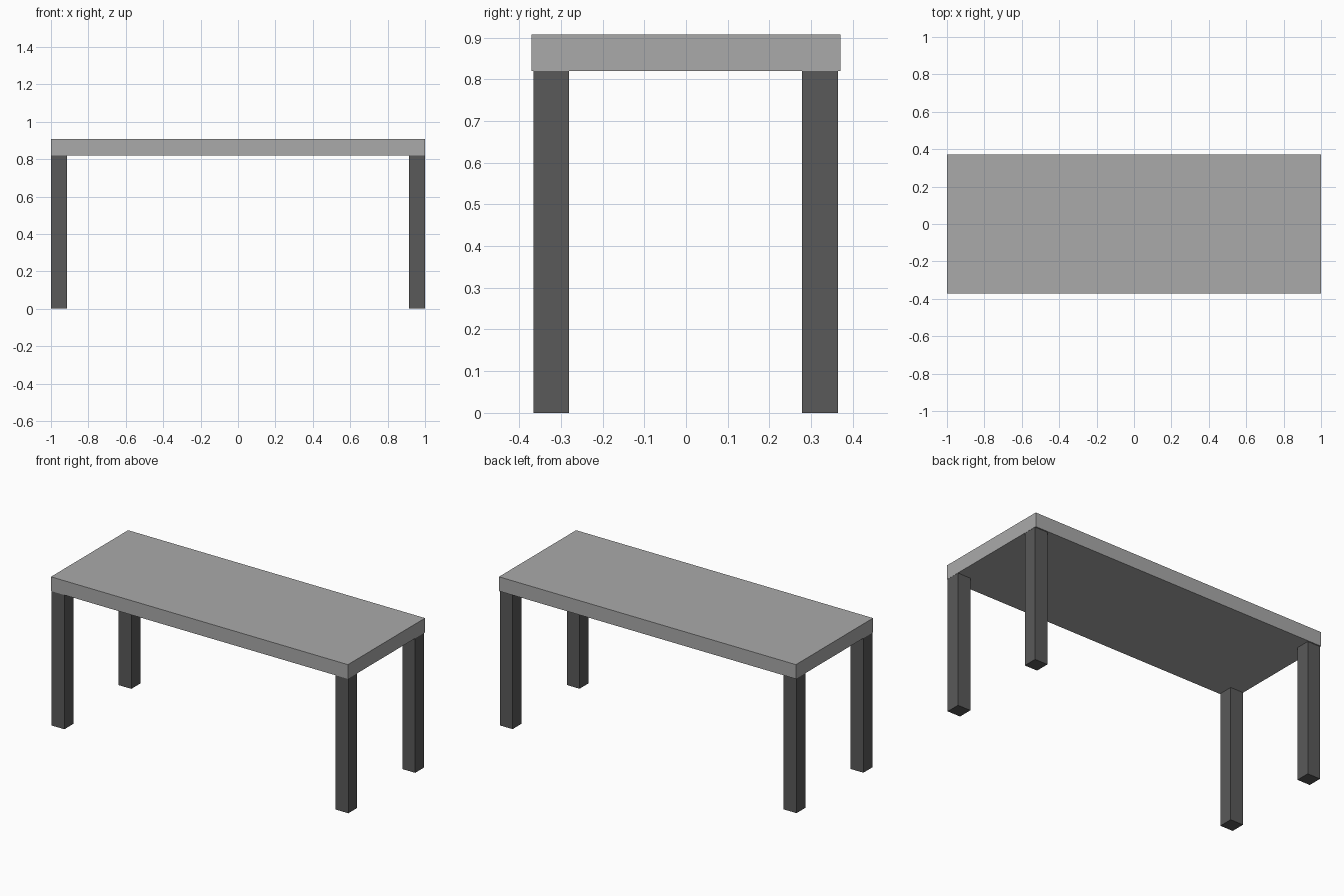
import bpy

if "Cube" in bpy.data.objects:
    bpy.data.objects.remove(bpy.data.objects["Cube"])

TOP_Z, UNDER_Z = 0.907, 0.82   # tabletop upper and lower heights
HALF_X, HALF_Y = 1.0, 0.371    # tabletop half sizes
LEG = 0.086                    # square leg thickness


def box(name, lo, hi, material):
    centre = [(a + b) / 2 for a, b in zip(lo, hi)]
    bpy.ops.mesh.primitive_cube_add(size=1, location=centre)
    obj = bpy.context.object
    obj.name = name
    obj.scale = [b - a for a, b in zip(lo, hi)]
    bpy.ops.object.transform_apply(location=False, rotation=False, scale=True)
    obj.data.materials.append(material)
    return obj


def paint(name, grey):
    mat = bpy.data.materials.new(name)
    mat.diffuse_color = (grey, grey, grey, 1)
    mat.use_nodes = True
    mat.node_tree.nodes["Principled BSDF"].inputs["Base Color"].default_value = mat.diffuse_color
    return mat


light_grey = paint("light_grey", 0.4)
dark_grey = paint("dark_grey", 0.1)

# Tabletop slab
box("tabletop", (-HALF_X, -HALF_Y, UNDER_Z), (HALF_X, HALF_Y, TOP_Z), light_grey)

# Four square corner legs, set in slightly from the long edges
LEG_X, LEG_Y = 0.956, 0.322
for x_name, sx in (("left", -1), ("right", 1)):
    for y_name, sy in (("front", -1), ("back", 1)):
        x, y, h = sx * LEG_X, sy * LEG_Y - 0.001, LEG / 2
        box(f"{y_name}_{x_name}_leg", (x - h, y - h, 0), (x + h, y + h, UNDER_Z), dark_grey)
